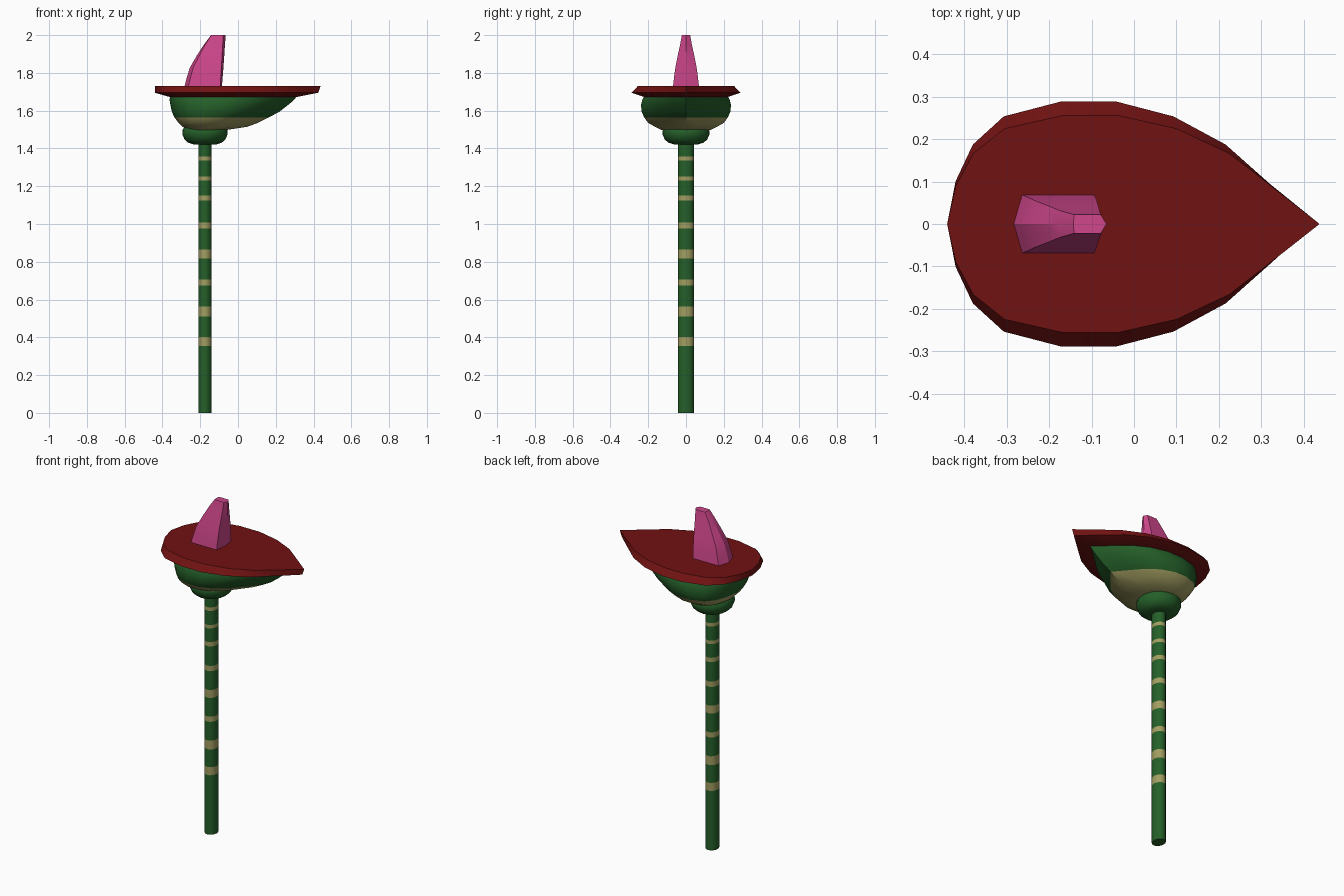
import bpy, bmesh, math

if "Cube" in bpy.data.objects:
    bpy.data.objects.remove(bpy.data.objects["Cube"])

# Colours
def material(name, rgb):
    m = bpy.data.materials.new(name)
    m.diffuse_color = (*rgb, 1)
    m.use_nodes = True
    m.node_tree.nodes["Principled BSDF"].inputs["Base Color"].default_value = m.diffuse_color
    return m

RED = material("deep red", (0.165, 0.006, 0.006))
GREEN = material("leaf green", (0.018, 0.115, 0.022))
TAN = material("pale olive", (0.36, 0.34, 0.12))
PINK = material("petal pink", (0.62, 0.062, 0.26))

def loft(name, rings, mats, rule=None, angle=30):
    """Skin closed rings, cap both ends; rule(band index) picks the material."""
    bm = bmesh.new()
    loops = [[bm.verts.new(p) for p in ring] for ring in rings]
    n = len(loops[0])
    for k, (a, b) in enumerate(zip(loops, loops[1:])):
        for i in range(n):
            j = (i + 1) % n
            f = bm.faces.new((a[i], a[j], b[j], b[i]))
            f.material_index = rule(k) if rule else 0
    bm.faces.new(loops[0][::-1]).material_index = rule(0) if rule else 0
    bm.faces.new(loops[-1])
    bmesh.ops.recalc_face_normals(bm, faces=bm.faces)
    me = bpy.data.meshes.new(name)
    bm.to_mesh(me)
    bm.free()
    for m in mats:
        me.materials.append(m)
    ob = bpy.data.objects.new(name, me)
    bpy.context.collection.objects.link(ob)
    bpy.ops.object.select_all(action='DESELECT')
    ob.select_set(True)
    bpy.context.view_layer.objects.active = ob
    bpy.ops.object.shade_smooth_by_angle(angle=math.radians(angle))
    return ob

# Teardrop plan: half outline as (fraction of length, fraction of half width)
HALF = [(0, 0), (0.023, 0.35), (0.07, 0.65), (0.154, 0.88), (0.308, 1),
        (0.462, 1), (0.616, 0.88), (0.758, 0.65), (0.878, 0.33), (1, 0)]
PLAN = HALF + [(u, -v) for u, v in HALF[-2:0:-1]]

def teardrop(z, x0, x1, w):
    return [(x0 + u * (x1 - x0), v * w, z) for u, v in PLAN]

def oval(z, rx, ry, n=20, cx=-0.175):
    return [(cx + rx * math.cos(2 * math.pi * i / n),
             ry * math.sin(2 * math.pi * i / n), z) for i in range(n)]

# Red leaf-shaped plate with a bevelled rim
loft("leaf_plate", [teardrop(1.672, -0.36, 0.31, 0.22),
                    teardrop(1.695, -0.44, 0.425, 0.288),
                    teardrop(1.73, -0.44, 0.437, 0.255)], [RED])

# Green cup with a pale lower band
cup = [(1.498, -0.25, -0.06, 0.13), (1.515, -0.295, 0.05, 0.165),
       (1.535, -0.315, 0.105, 0.20), (1.565, -0.337, 0.165, 0.222),
       (1.595, -0.35, 0.22, 0.235), (1.63, -0.358, 0.265, 0.238),
       (1.655, -0.362, 0.295, 0.232), (1.68, -0.36, 0.315, 0.22)]
loft("cup", [teardrop(*c) for c in cup], [GREEN, TAN],
     lambda k: 1 if k < 3 else 0, 40)

# Round collar under the cup
collar = [(1.422, 0.062), (1.43, 0.088), (1.447, 0.108), (1.475, 0.12),
          (1.50, 0.118), (1.517, 0.105), (1.528, 0.08)]
loft("collar", [oval(z, r, r * 1.04) for z, r in collar], [GREEN], None, 50)

# Stem with pale bands
bands = [(0.355, 0.403), (0.509, 0.562), (0.674, 0.705), (0.817, 0.864),
         (0.976, 1.008), (1.124, 1.150), (1.231, 1.252), (1.336, 1.357)]
levels = [0] + [z for b in bands for z in b] + [1.45]
loft("stem", [oval(z, 0.035, 0.042, 16) for z in levels], [GREEN, TAN],
     lambda k: k % 2)

# Pink fin: tapering six-sided horn with a swept back edge
# z, rear point, rear corner, front corner, front point, half width
fin = [(1.715, -0.287, -0.267, -0.094, -0.086, 0.070),
       (1.78, -0.270, -0.250, -0.091, -0.081, 0.063),
       (1.83, -0.254, -0.236, -0.088, -0.077, 0.056),
       (1.90, -0.213, -0.200, -0.084, -0.072, 0.042),
       (1.95, -0.180, -0.173, -0.081, -0.069, 0.031),
       (2.00, -0.143, -0.141, -0.078, -0.065, 0.022)]
loft("fin", [[(a, 0, z), (b, -w, z), (c, -w, z), (d, 0, z), (c, w, z), (b, w, z)]
             for z, a, b, c, d, w in fin], [PINK], None, 20)
